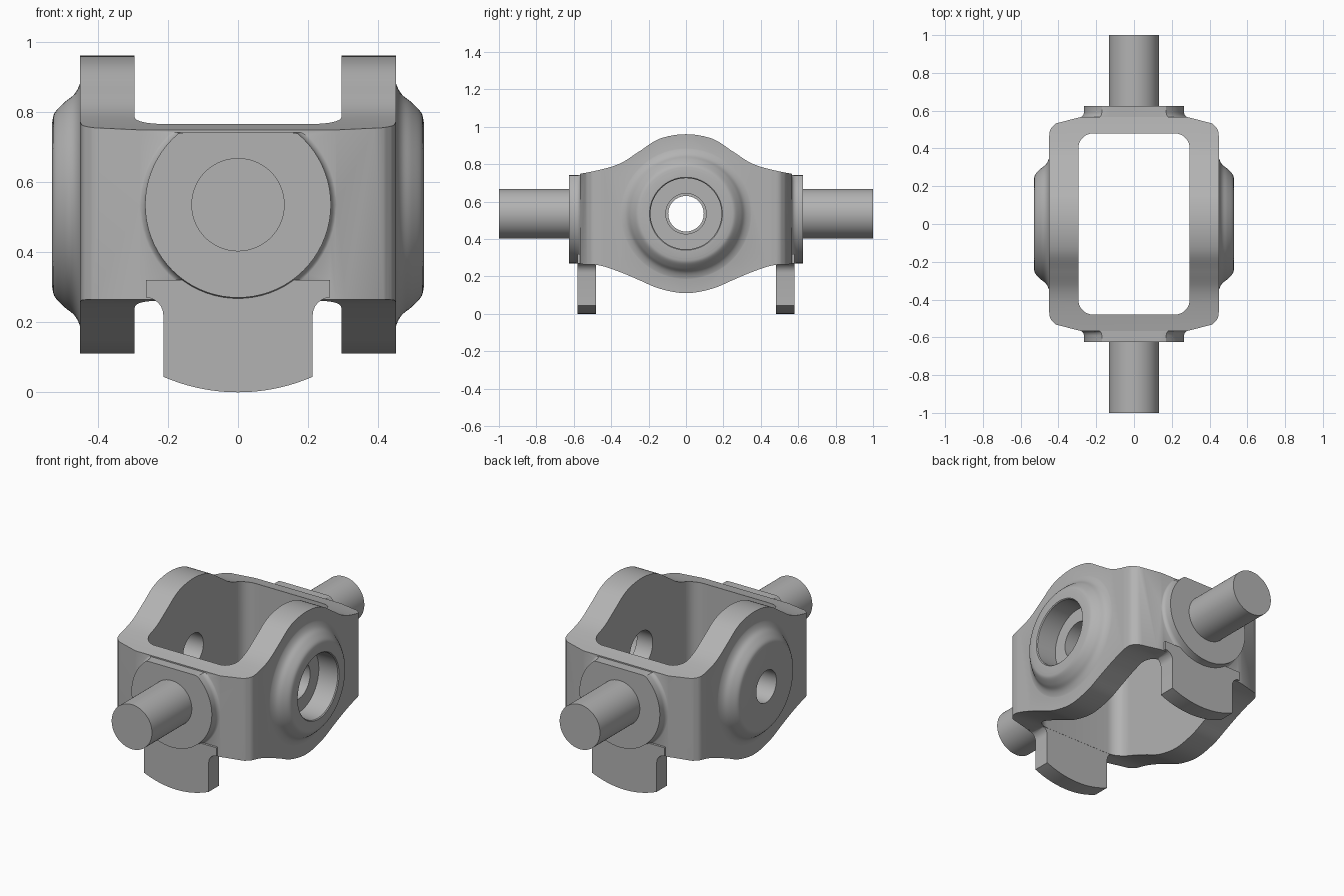
import bpy, bmesh, math
from mathutils import Matrix, Vector

if "Cube" in bpy.data.objects:
    bpy.data.objects.remove(bpy.data.objects["Cube"], do_unlink=True)

CZ = 0.535  # height of both pivot axes
steel = bpy.data.materials.new("plain grey steel")
steel.use_nodes = True
GREY = (0.45, 0.45, 0.45, 1)
steel.diffuse_color = GREY
steel.node_tree.nodes["Principled BSDF"].inputs["Base Color"].default_value = GREY


def finish(name, bm):
    bmesh.ops.remove_doubles(bm, verts=bm.verts, dist=1e-5)
    bmesh.ops.recalc_face_normals(bm, faces=bm.faces)
    me = bpy.data.meshes.new(name)
    bm.to_mesh(me)
    bm.free()
    ob = bpy.data.objects.new(name, me)
    me.materials.append(steel)
    bpy.context.collection.objects.link(ob)
    return ob


def prism(name, pts, place, lo, hi, bevel=0):
    """Extrude a 2D outline; place(a, b, h) gives the 3D point."""
    bm = bmesh.new()
    loops = [[bm.verts.new(place(a, b, h)) for a, b in pts] for h in (lo, hi)]
    caps = [bm.faces.new(lp) for lp in loops]
    n = len(pts)
    for i in range(n):
        j = (i + 1) % n
        bm.faces.new((loops[0][i], loops[0][j], loops[1][j], loops[1][i]))
    if bevel:
        rim = [e for f in caps for e in f.edges]
        bmesh.ops.bevel(bm, geom=rim, offset=bevel, segments=7, profile=0.5, affect='EDGES')
    return finish(name, bm)


def turned(name, profile, axis, segs=72, ztop=None):
    """Solid of revolution about a horizontal axis through the pivot height."""
    bm = bmesh.new()
    rings = []
    for h, r in profile:
        ring = []
        for k in range(segs):
            t = 2 * math.pi * k / segs
            c, s = r * math.cos(t), CZ + r * math.sin(t)
            if ztop and s > ztop:
                w = math.sqrt(r * r - (ztop - CZ) ** 2)
                c, s = max(-w, min(w, c)), ztop
            ring.append(bm.verts.new((h, c, s) if axis == 'X' else (c, h, s)))
        rings.append(ring)
    for a, b in zip(rings, rings[1:]):
        for k in range(segs):
            j = (k + 1) % segs
            bm.faces.new((a[k], a[j], b[j], b[k]))
    bm.faces.new(rings[0])
    bm.faces.new(rings[-1])
    return finish(name, bm)


def combine(ob, other, operation):
    mod = ob.modifiers.new("cut", 'BOOLEAN')
    mod.operation, mod.object, mod.solver = operation, other, 'EXACT'
    dg = bpy.context.evaluated_depsgraph_get()
    me = bpy.data.meshes.new_from_object(ob.evaluated_get(dg))
    ob.modifiers.clear()
    ob.data = me
    bpy.data.objects.remove(other, do_unlink=True)


def smooth_path(pts, n=6):
    """Catmull-Rom curve through a few points."""
    p = [Vector(q) for q in pts]
    p = [2 * p[0] - p[1]] + p + [2 * p[-1] - p[-2]]
    out = []
    for a, b, c, d in zip(p, p[1:], p[2:], p[3:]):
        for k in range(n):
            t = k / n
            out.append(0.5 * (2 * b + (c - a) * t + (2 * a - 5 * b + 4 * c - d) * t * t
                              + (3 * b - a - 3 * c + d) * t ** 3))
    return [tuple(v) for v in out] + [tuple(p[-2])]


def mirrored(half):
    return half + [(-a, b) for a, b in reversed(half) if abs(a) > 1e-4]


# Side silhouette of the frame, rounded along its outer rims
top = smooth_path([(-.14, .936), (0, .96), (.14, .936), (.25, .868), (.35, .805), (.46, .77), (.62, .74), (.75, .73)])
bottom = smooth_path([(-.14, .134), (0, .11), (.14, .134), (.25, .18), (.35, .222), (.46, .258), (.56, .265), (.75, .265)])
top = [q for q in top if q[0] > -1e-4]
bottom = [q for q in bottom if q[0] > -1e-4]
upper = [(-a, b) for a, b in reversed(top)] + top[1:]
lower = [(-a, b) for a, b in reversed(bottom)] + bottom[1:]
frame = prism("yoke_frame", upper + lower[::-1], lambda a, b, h: (h, a, b), -.45, .45, bevel=.075)

# Plan outline with chamfered, rounded corners
quarter = [(.45, 0)] + smooth_path([(.45, .455), (.443, .50), (.415, .532)], 4) + [(.28, .567)]
half = [(x, -y) for x, y in reversed(quarter[1:])] + quarter
plan = prism("plan_cutter", mirrored(half), lambda a, b, h: (a, b, h), -.1, 1.1)
combine(frame, plan, 'INTERSECT')

# Round bearing bosses on both sides
boss_curve = smooth_path([(.53, .235), (.523, .262), (.495, .292), (.468, .314), (.453, .34), (.446, .37)], 5)
for s in (1, -1):
    boss = turned("boss", [(s * x, r) for x, r in boss_curve] + [(s * .36, .37)], 'X')
    combine(frame, boss, 'UNION')

# End pads and hanging stop tabs
pad_curve = [(.625, .265), (.59, .265), (.578, .268), (.569, .276), (.564, .288), (.50, .288)]
arc = [(.213 * k / 10, CZ - math.sqrt(CZ ** 2 - (.213 * k / 10) ** 2)) for k in range(11)]
fillet = [(.213 + .05 * (1 - math.cos(t)), .22 + .05 * math.sin(t))
          for t in (math.pi / 2 * k / 6 for k in range(7))]
tab_outline = mirrored(arc + fillet + [(.263, .32)])
for s in (1, -1):
    tab = prism("tab", tab_outline, lambda a, b, h: (a, s * h, b), .481, .58)
    combine(frame, tab, 'UNION')
    pad = turned("pad", [(s * y, r) for y, r in pad_curve], 'Y', ztop=.741)
    combine(frame, pad, 'UNION')

# Rectangular window through the middle with rounded corners
window = [(sx * (.215 + .08 * math.cos(t)), sy * (.40 + .08 * math.sin(t)))
          for sx, sy, rev in ((1, 1, 0), (-1, 1, 1), (-1, -1, 0), (1, -1, 1))
          for t in (math.pi / 2 * (8 - k if rev else k) / 8 for k in range(9))]
hole = prism("window_cutter", window, lambda a, b, h: (a, b, h), -.2, 1.2)
combine(frame, hole, 'DIFFERENCE')

# Bearing bores: stepped on the left, plain on the right
left_bore = turned("bore_cutter", [(.60, .203), (.53, .195), (.525, .19), (.40, .19), (.40, .108), (.2, .108)], 'X')
combine(frame, left_bore, 'DIFFERENCE')
right_bore = turned("bore_cutter", [(-.6, .095), (-.2, .095)], 'X')
combine(frame, right_bore, 'DIFFERENCE')

# Trunnion shafts
parts = [frame]
for s, name in ((-1, "front_shaft"), (1, "back_shaft")):
    parts.append(turned(name, [(s * .60, .133), (s * 1.0, .133)], 'Y'))

for ob in parts:
    bpy.ops.object.select_all(action='DESELECT')
    ob.select_set(True)
    bpy.context.view_layer.objects.active = ob
    bpy.ops.object.shade_smooth_by_angle(angle=math.radians(32))
